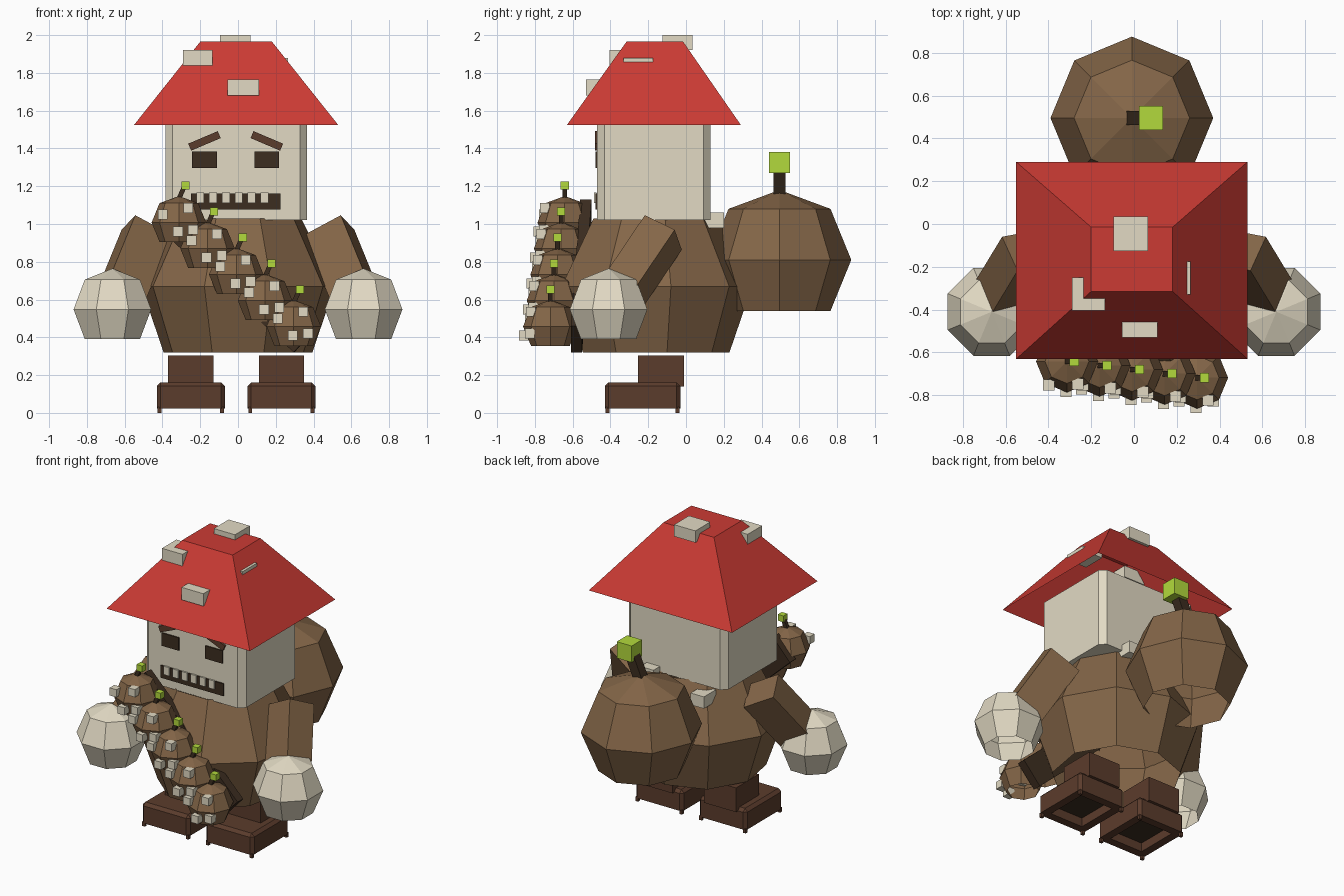
import bpy, bmesh, math
from mathutils import Vector, Matrix

cube = bpy.data.objects.get("Cube")
if cube:
    bpy.data.objects.remove(cube, do_unlink=True)


def material(name, r, g, b):
    m = bpy.data.materials.new(name)
    m.use_nodes = True
    m.diffuse_color = (r, g, b, 1)
    m.node_tree.nodes["Principled BSDF"].inputs["Base Color"].default_value = (r, g, b, 1)
    return m


RED = material("roof red", 0.60, 0.043, 0.034)
CREAM = material("cream", 0.76, 0.70, 0.55)
BROWN = material("bark brown", 0.23, 0.132, 0.064)
BOOT = material("boot brown", 0.105, 0.045, 0.025)
DARK = material("dark brown", 0.045, 0.026, 0.014)
GREEN = material("leaf green", 0.45, 0.70, 0.045)


def finish(name, bm, mat):
    bmesh.ops.recalc_face_normals(bm, faces=bm.faces)
    me = bpy.data.meshes.new(name)
    bm.to_mesh(me)
    bm.free()
    me.materials.append(mat)
    ob = bpy.data.objects.new(name, me)
    bpy.context.collection.objects.link(ob)
    return ob


def box(name, mat, x, y, z, rot=None):
    """Box from (low, high) ranges, optionally turned about its centre."""
    bm = bmesh.new()
    lo, hi = zip(x, y, z)
    lo, hi = Vector(lo), Vector(hi)
    bmesh.ops.create_cube(bm, size=1, matrix=Matrix.Diagonal((hi - lo).to_4d()))
    m = Matrix.Translation((lo + hi) / 2)
    bm.transform(m @ rot if rot else m)
    return finish(name, bm, mat)


def bar(name, mat, a, b, side, w, d):
    """Box running from a to b, w wide along the side direction and d deep."""
    a, b, side = Vector(a), Vector(b), Vector(side)
    axis = (b - a).normalized()
    u = (side - axis * side.dot(axis)).normalized()
    turn = Matrix((u, axis.cross(u), axis)).transposed().to_4x4()
    bm = bmesh.new()
    size = Matrix.Diagonal((w, d, (b - a).length, 1))
    bmesh.ops.create_cube(bm, size=1, matrix=Matrix.Translation((a + b) / 2) @ turn @ size)
    return finish(name, bm, mat)


def lathe(name, mat, centre, profile, sides, start=90, scale=1):
    """Faceted shell of revolution, open below; a zero radius makes a point."""
    bm = bmesh.new()
    rings = []
    for r, z in profile:
        n = sides if r else 1
        angles = [math.radians(start + 360 * i / sides) for i in range(n)]
        rings.append([bm.verts.new(Vector(centre) + scale * Vector(
            (r * math.cos(t), r * math.sin(t), z))) for t in angles])
    for low, high in zip(rings, rings[1:]):
        for i in range(sides):
            j = (i + 1) % sides
            if len(high) == 1:
                bm.faces.new((low[i], low[j], high[0]))
            else:
                bm.faces.new((low[i], low[j], high[j], high[i]))
    return finish(name, bm, mat)


POD = [(0.27, 0), (0.38, 0.27), (0.27, 0.54), (0, 0.64)]


def gourd(name, x, y, z, s):
    """Round pod with a leaning stem and a green block on top."""
    lathe(name, BROWN, (x, y, z), POD, 8, 90, s)
    bar(name + "_stem", DARK, (x, y, z + 0.6 * s), (x + 0.07 * s, y, z + 0.76 * s),
        (0, 1, 0), 0.065 * s, 0.065 * s)
    gx, gz, h = x + 0.09 * s, z + 0.785 * s, 0.056 * s
    box(name + "_bud", GREEN, (gx - h, gx + h), (y - h, y + h), (gz - h, gz + h))


# Body
lathe("body", BROWN, (0, -0.17, 0), [(0.40, 0.32), (0.52, 0.67), (0.34, 1.03)], 9)
for i, (x, z) in enumerate([(-0.225, 0.94), (0.155, 1.02)]):
    box(f"body_patch_{i}", CREAM, (x - 0.05, x + 0.05), (0.07, 0.2), (z - 0.04, z + 0.04))

# Head with chamfered upright edges
head = box("head", CREAM, (-0.385, 0.365), (-0.47, 0.13), (1.02, 1.55))
bm = bmesh.new()
bm.from_mesh(head.data)
upright = [e for e in bm.edges if abs(e.verts[0].co.z - e.verts[1].co.z) > 0.1]
bmesh.ops.bevel(bm, geom=upright, offset=0.038, segments=1, affect='EDGES')
bm.to_mesh(head.data)
bm.free()

# Hollow roof, open below
bm = bmesh.new()
corners = [(0, 0), (1, 0), (1, 1), (0, 1)]
eave = [bm.verts.new((-0.55 + 1.08 * u, -0.63 + 0.92 * v, 1.525)) for u, v in corners]
crown = [bm.verts.new((-0.20 + 0.38 * u, -0.315 + 0.3 * v, 1.965)) for u, v in corners]
for i in range(4):
    j = (i + 1) % 4
    bm.faces.new((eave[i], eave[j], crown[j], crown[i]))
bm.faces.new(crown)
finish("roof", bm, RED)

# Blocks sunk into the roof
box("roof_patch_top", CREAM, (-0.095, 0.065), (-0.125, 0.035), (1.92, 2.0))
box("roof_patch_corner", CREAM, (-0.29, -0.135), (-0.405, -0.25), (1.84, 1.92))
box("roof_patch_front", CREAM, (-0.055, 0.11), (-0.53, -0.38), (1.68, 1.765))
box("roof_patch_side", CREAM, (0.11, 0.265), (-0.33, -0.175), (1.85, 1.88))

# Face
for side, x in (("right", -0.1775), ("left", 0.1525)):
    box("eye_" + side, DARK, (x - 0.065, x + 0.065), (-0.478, -0.469), (1.297, 1.385))
    s = -1 if side == "right" else 1
    tilt = Matrix.Rotation(math.radians(23 * s), 4, 'Y')
    box("brow_" + side, BOOT, (x - 0.085, x + 0.085), (-0.483, -0.465), (1.42, 1.46), tilt)
box("mouth", DARK, (-0.25, 0.225), (-0.479, -0.47), (1.078, 1.162))
for i in range(6):
    x = -0.20 + 0.068 * i
    box(f"tooth_{i}", CREAM, (x - 0.021, x + 0.021), (-0.487, -0.475), (1.11, 1.167))

# Arms, hands, legs and boots
for side, s in (("right", -1), ("left", 1)):
    bar("arm_" + side, BROWN, (0.482 * s, -0.12, 0.955), (0.617 * s, -0.343, 0.625),
        (0.84 * s, -0.12, 0.54), 0.226, 0.19)
    lathe("hand_" + side, CREAM, (0.665 * s, -0.41, 0.39), POD, 8, 22.5, 0.585)
    x = 0.24 * s - 0.01
    box("leg_" + side, BOOT, (x - 0.12, x + 0.12), (-0.255, -0.01), (0.14, 0.305))
    boot = box("boot_" + side, BOOT, (x - 0.18, x + 0.18), (-0.43, -0.03), (0.024, 0.162))
    boot.data.materials.append(DARK)
    bm = bmesh.new()
    bm.from_mesh(boot.data)
    edges = [e for e in bm.edges if max(v.co.z for v in e.verts) > 0.1]
    bmesh.ops.bevel(bm, geom=edges, offset=0.02, segments=1, affect='EDGES')
    sole = min(bm.faces, key=lambda f: f.calc_center_median().z)
    bmesh.ops.inset_region(bm, faces=[sole], thickness=0.06)
    well = bmesh.ops.extrude_discrete_faces(bm, faces=[sole])["faces"][0]
    well.material_index = 1
    bmesh.ops.translate(bm, verts=well.verts, vec=(0, 0, 0.06))
    bm.to_mesh(boot.data)
    bm.free()
    for k, (u, v) in enumerate(corners):
        cx, cy = x - 0.165 + 0.33 * u, -0.415 + 0.37 * v
        box(f"boot_stud_{side}_{k}", BOOT, (cx - 0.01, cx + 0.01), (cy - 0.01, cy + 0.01), (0, 0.03))

# Large gourd carried on the back
gourd("back_gourd", -0.01, 0.495, 0.54, 1)

# Sash of small gourds with square patches
bar("sash", DARK, (-0.37, -0.53, 1.06), (0.36, -0.58, 0.39), (0, 1, 0), 0.06, 0.19)
PATCHES = [(-0.085, -0.11, 0.145), (0.05, -0.105, 0.18), (-0.005, -0.14, 0.055), (0.075, -0.11, 0.065)]
for i in range(5):
    x, y, z = -0.313 + 0.152 * i, -0.642 - 0.019 * i, 0.905 - 0.1375 * i
    gourd(f"sash_gourd_{i}", x, y, z, 0.38)
    for k, (dx, dy, dz) in enumerate(PATCHES):
        px, py, pz = x + dx, y + dy, z + dz
        box(f"gourd_patch_{i}_{k}", CREAM, (px - 0.026, px + 0.026),
            (py - 0.025, py + 0.025), (pz - 0.026, pz + 0.026))
